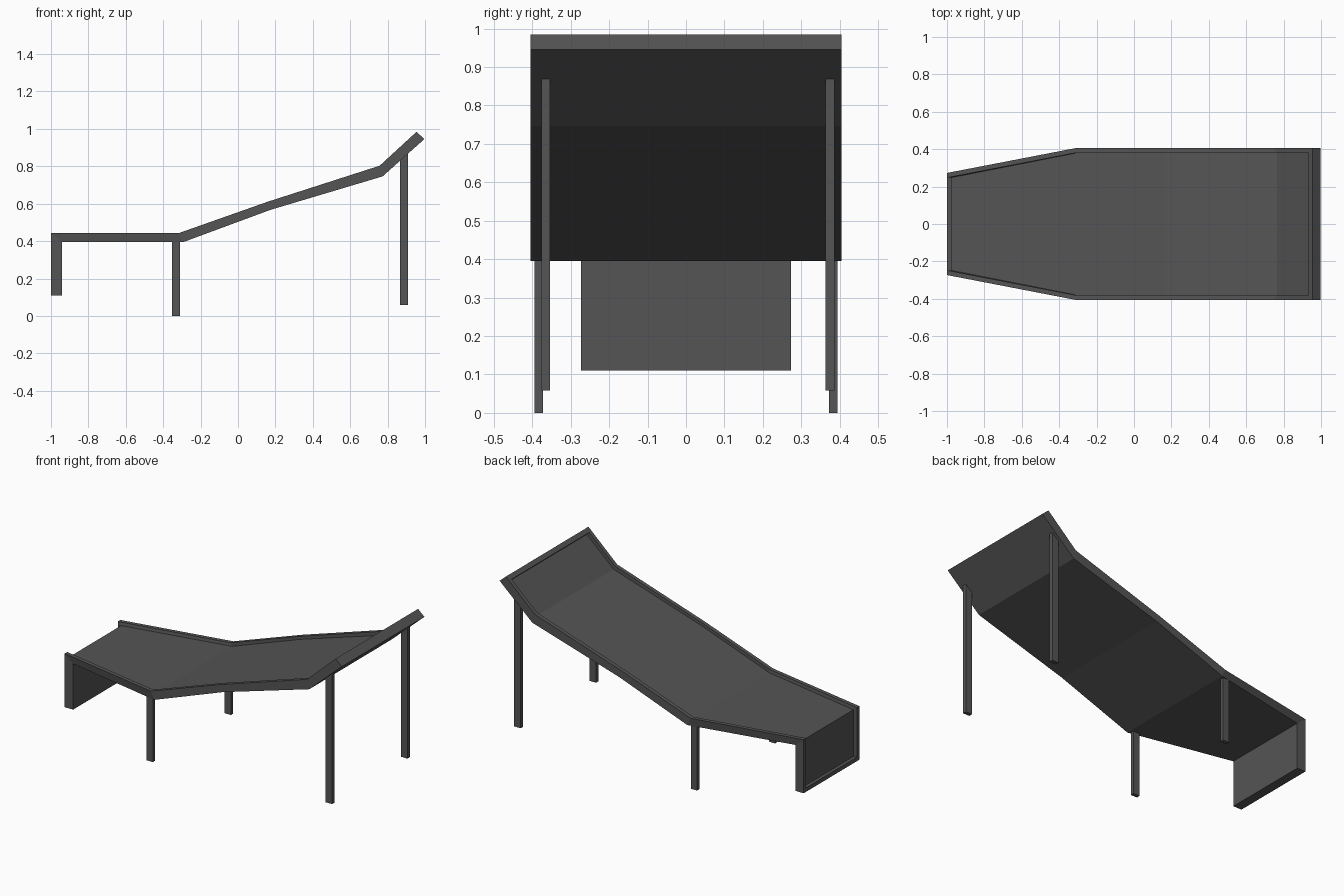
import bpy, bmesh
from mathutils import Vector

if "Cube" in bpy.data.objects:
    bpy.data.objects.remove(bpy.data.objects["Cube"])

mat = bpy.data.materials.new("dark_grey")
mat.diffuse_color = (0.09, 0.09, 0.09, 1)
mat.use_nodes = True
mat.node_tree.nodes["Principled BSDF"].inputs["Base Color"].default_value = mat.diffuse_color


def make_object(name, bm):
    bmesh.ops.recalc_face_normals(bm, faces=bm.faces[:])
    me = bpy.data.meshes.new(name)
    bm.to_mesh(me)
    bm.free()
    me.materials.append(mat)
    ob = bpy.data.objects.new(name, me)
    bpy.context.collection.objects.link(ob)
    return ob


# Side profile stations: upper (x, z), lower (x, z), half width
stations = [
    ((-1.0, 0.11), (-0.942, 0.11), 0.273),
    ((-1.0, 0.443), (-0.942, 0.395), 0.273),
    ((-0.316, 0.443), (-0.292, 0.395), 0.405),
    ((0.157, 0.61), (0.176, 0.568), 0.405),
    ((0.757, 0.803), (0.773, 0.746), 0.405),
    ((0.954, 0.984), (0.997, 0.946), 0.405),
]
RIM = 0.025      # width of the raised border
DEPTH = 0.4      # recess depth as a share of the thickness


def between(a, b, dist):
    """Extra station a set distance from a towards b, for the end lips."""
    t = dist / (Vector(b[0]) - Vector(a[0])).length
    return (Vector(a[0]).lerp(Vector(b[0]), t),
            Vector(a[1]).lerp(Vector(b[1]), t), a[2] + (b[2] - a[2]) * t)


stations.insert(1, between(stations[0], stations[1], RIM))
stations.insert(-1, between(stations[-1], stations[-2], 0.03))

# Bent bed with a recessed upper face and a border all round
bm = bmesh.new()
rings = []
for top, low, w in stations:
    top, low = Vector(top), Vector(low)
    floor = top.lerp(low, DEPTH)
    i = w - RIM
    section = [(low, -w), (top, -w), (top, -i), (floor, -i),
               (floor, i), (top, i), (top, w), (low, w)]
    rings.append([bm.verts.new((p.x, y, p.y)) for p, y in section])

last = len(rings) - 1
for k in range(last):
    a, b = rings[k], rings[k + 1]
    edges = [(0, 1), (1, 2), (5, 6), (6, 7), (7, 0)]
    if k in (0, last - 1):
        edges += [(2, 5)]
    else:
        edges += [(2, 3), (3, 4), (4, 5)]
    for m, n in edges:
        bm.faces.new((a[m], a[n], b[n], b[m]))
for r in (rings[1], rings[last - 1]):
    bm.faces.new((r[2], r[3], r[4], r[5]))
for r in (rings[0], rings[last]):
    bm.faces.new([r[j] for j in (0, 1, 2, 5, 6, 7)])
loose = [v for v in bm.verts if not v.link_faces]
bmesh.ops.delete(bm, geom=loose, context='VERTS')
make_object("bent_bed", bm)


# Square legs whose tops follow the underside of the bed
def leg(name, x0, x1, y, z0, top0, top1):
    bm = bmesh.new()
    bmesh.ops.create_cube(bm, size=1)
    for v in bm.verts:
        right, upper = v.co.x > 0, v.co.z > 0
        v.co.x = x1 if right else x0
        v.co.y = y + v.co.y * 0.023
        v.co.z = (top1 if right else top0) if upper else z0
    make_object(name, bm)


for side, yl, yh in (("front", -0.383, -0.365), ("back", 0.383, 0.375)):
    leg("low_leg_" + side, -0.352, -0.309, yl, 0.0, 0.397, 0.397)
    leg("high_leg_" + side, 0.866, 0.91, yh, 0.058, 0.832, 0.871)
